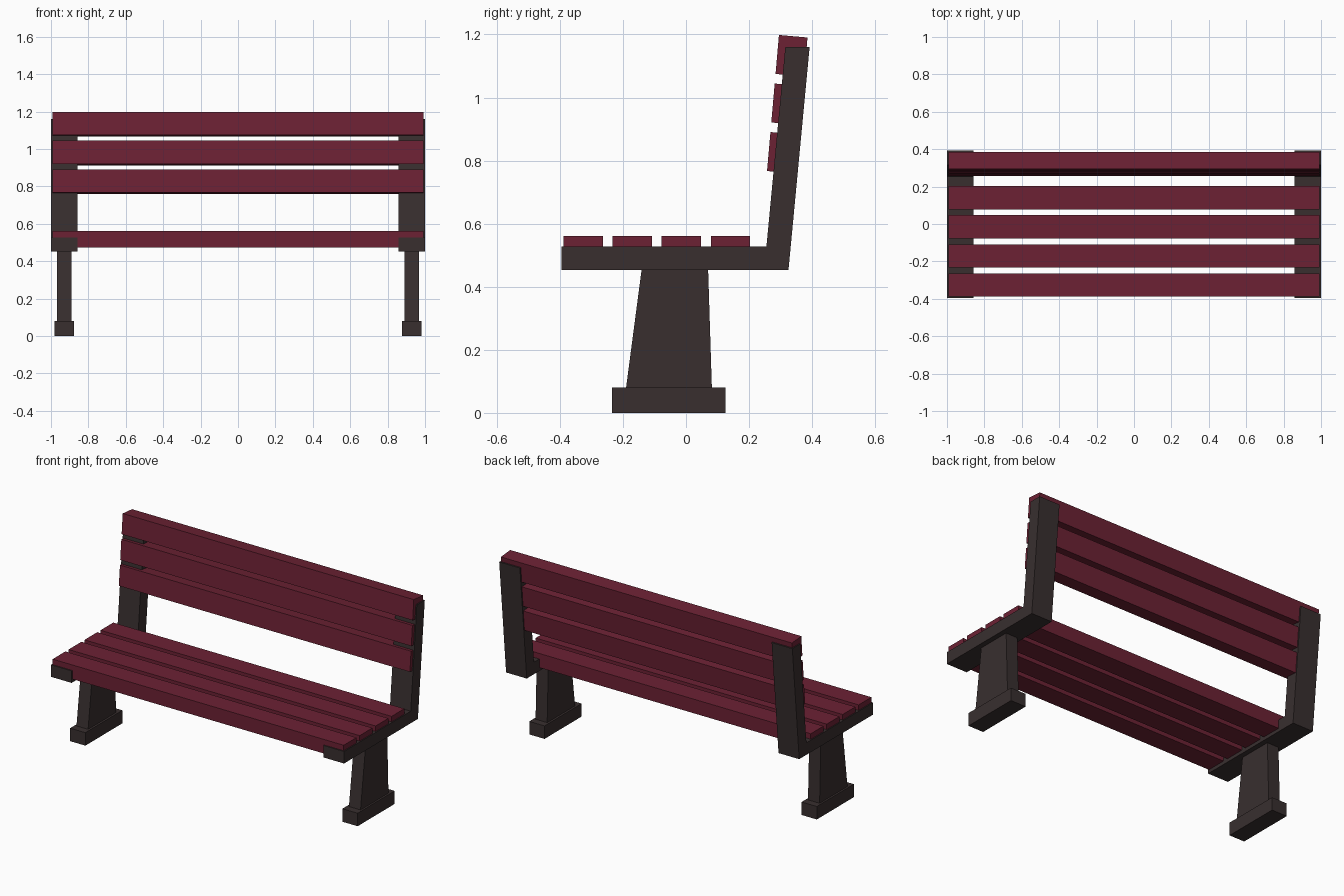
import bpy, bmesh, math
from mathutils import Matrix, Vector

if "Cube" in bpy.data.objects:
    bpy.data.objects.remove(bpy.data.objects["Cube"])


def material(name, rgb):
    m = bpy.data.materials.new(name)
    m.diffuse_color = (*rgb, 1)
    m.use_nodes = True
    m.node_tree.nodes["Principled BSDF"].inputs["Base Color"].default_value = m.diffuse_color
    return m


RED = material("maroon_wood", (0.150, 0.0155, 0.034))
DARK = material("dark_iron", (0.040, 0.028, 0.028))


def finish(name, bm, mat):
    bmesh.ops.recalc_face_normals(bm, faces=bm.faces)
    me = bpy.data.meshes.new(name)
    bm.to_mesh(me)
    bm.free()
    me.materials.append(mat)
    ob = bpy.data.objects.new(name, me)
    bpy.context.collection.objects.link(ob)
    return ob


def prism(name, profile, x0, x1, mat):
    """Extrude a (y, z) profile from x0 to x1."""
    bm = bmesh.new()
    f = bm.faces.new([bm.verts.new((x0, y, z)) for y, z in profile])
    ext = bmesh.ops.extrude_face_region(bm, geom=[f])
    vs = [v for v in ext["geom"] if isinstance(v, bmesh.types.BMVert)]
    bmesh.ops.translate(bm, verts=vs, vec=(x1 - x0, 0, 0))
    return finish(name, bm, mat)


def box_profile(y0, y1, z0, z1):
    return [(y0, z0), (y1, z0), (y1, z1), (y0, z1)]


# Side frames: L-shaped arm and post, tapered leg, foot block
frame = [(-0.395, 0.453), (0.325, 0.453), (0.392, 1.16),
         (0.315, 1.16), (0.255, 0.527), (-0.395, 0.527)]
leg = [(-0.19, 0.08), (0.082, 0.08), (0.07, 0.46), (-0.14, 0.46)]
for side, s in (("left", -1), ("right", 1)):
    prism(side + "_frame", frame, s * 0.859, s * 1.0, DARK)
    prism(side + "_leg", leg, s * 0.890, s * 0.969, DARK)
    prism(side + "_foot", box_profile(-0.235, 0.126, 0, 0.08), s * 0.877, s * 0.981, DARK)

# Seat slats, sunk into the frames
for i in range(4):
    y = -0.388 + i * 0.1555
    prism(f"seat_slat_{i + 1}", box_profile(y, y + 0.124, 0.474, 0.561), -0.993, 0.993, RED)

# Back slats, leaning with the posts
tilt = math.radians(5)
up = Vector((math.sin(tilt), math.cos(tilt)))
back = Vector((math.cos(tilt), -math.sin(tilt)))
for i in range(3):
    p = Vector((0.257, 0.767)) + up * (i * 0.1545)
    h, d = up * 0.124, back * 0.091
    prism(f"back_slat_{i + 1}", [p, p + d, p + d + h, p + h], -0.993, 0.993, RED)
